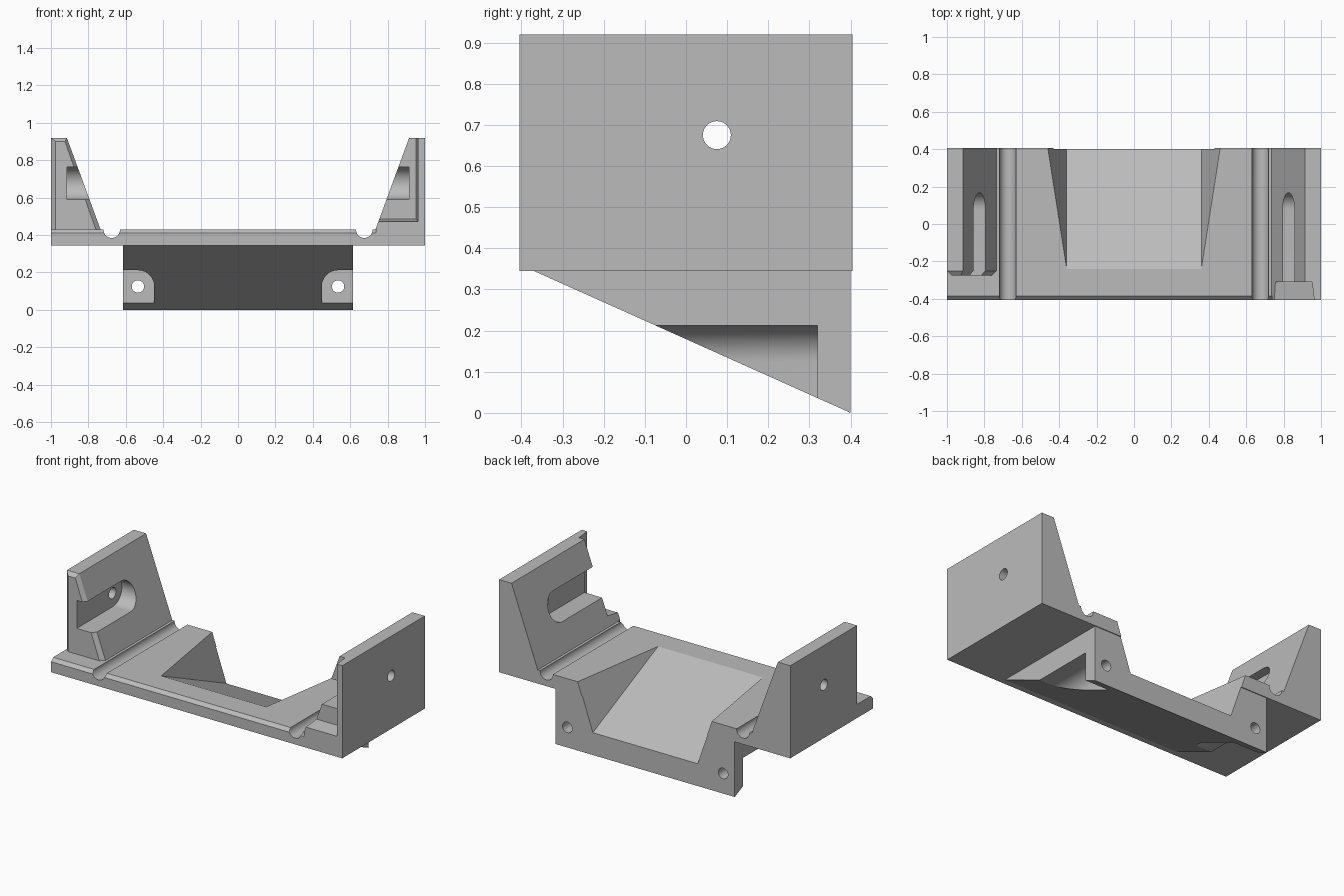
import bpy
import bmesh
from math import sin, cos, radians

cube = bpy.data.objects.get("Cube")
if cube:
    bpy.data.objects.remove(cube, do_unlink=True)

grey = bpy.data.materials.new("plain grey")
grey.use_nodes = True
colour = (0.5, 0.5, 0.5, 1)
grey.diffuse_color = colour
grey.node_tree.nodes["Principled BSDF"].inputs["Base Color"].default_value = colour


def loft(name, first, start, second, end, axis="y"):
    """Closed solid between two matching profiles, (x, z) along y or (y, z) along x."""
    bm = bmesh.new()
    rings = []
    for profile, at in ((first, start), (second, end)):
        place = (lambda a, b: (a, at, b)) if axis == "y" else (lambda a, b: (at, a, b))
        rings.append([bm.verts.new(place(a, b)) for a, b in profile])
    count = len(first)
    for ring in rings:
        bm.faces.new(ring)
    for i in range(count):
        j = (i + 1) % count
        bm.faces.new((rings[0][i], rings[0][j], rings[1][j], rings[1][i]))
    bmesh.ops.recalc_face_normals(bm, faces=bm.faces)
    mesh = bpy.data.meshes.new(name)
    bm.to_mesh(mesh)
    bm.free()
    mesh.materials.append(grey)
    obj = bpy.data.objects.new(name, mesh)
    bpy.context.collection.objects.link(obj)
    return obj


def prism(name, profile, start, end, axis="y"):
    return loft(name, profile, start, profile, end, axis)


def arc(a, b, radius, start, end, steps):
    angles = [radians(start + (end - start) * i / steps) for i in range(steps + 1)]
    return [(a + radius * cos(t), b + radius * sin(t)) for t in angles]


def circle(a, b, radius, steps=32):
    return arc(a, b, radius, 0, 360, steps)[:-1]


def box(a0, a1, b0, b1):
    return [(a0, b0), (a1, b0), (a1, b1), (a0, b1)]


def flip(profile, side):
    return [(side * a, b) for a, b in profile]


def combine(target, tool, operation="DIFFERENCE"):
    """Apply a boolean and throw the tool away."""
    bpy.context.view_layer.objects.active = target
    mod = target.modifiers.new("boolean", "BOOLEAN")
    mod.operation = operation
    mod.solver = "EXACT"
    mod.object = tool
    bpy.ops.object.modifier_apply(modifier=mod.name)
    bpy.data.objects.remove(tool, do_unlink=True)


# Base plate with two tapering side arms, as one front profile
half = [(1, 0.345), (1, 0.92), (0.915, 0.92), (0.735, 0.43)]
bracket = prism("mounting_bracket", half + flip(half, -1)[::-1], -0.405, 0.405)

# Right-hand picture of the left arm: shortened, with a chamfered nose
combine(bracket, prism("arm_front_cutter", box(-1.1, -0.725, 0.43, 1.1), -0.6, -0.25))
full = [(-1, 0.42), (-1, 0.92), (-0.915, 0.92), (-0.735, 0.43), (-0.735, 0.42)]
inset = [(-0.975, 0.42), (-0.975, 0.9), (-0.925, 0.9), (-0.76, 0.43), (-0.76, 0.42)]
combine(bracket, loft("arm_nose", full, -0.25, inset, -0.275), "UNION")

# Wedge under the plate
wedge = [(-0.41, 0.362), (0.4, 0), (0.4, 0.39), (-0.35, 0.39), (-0.35, 0.36), (-0.39, 0.36)]
wedge = [(-0.37, 0.345), (0.4, 0), (0.4, 0.39), (-0.37, 0.39)]
combine(bracket, prism("wedge", wedge, -0.615, 0.615, "x"), "UNION")


# Sloping trough through plate and wedge
def trough(y):
    floor = 0.43 - 0.455 * (y + 0.24)
    return [(-0.36, floor), (0.36, floor), (0.6, floor + 0.7), (-0.6, floor + 0.7)]


combine(bracket, loft("trough_cutter", trough(-0.6), -0.6, trough(0.6), 0.6))

# Chamfer along the front edge of the plate
edge = [(-0.5, 0.315), (-0.5, 0.45), (-0.365, 0.45)]
combine(bracket, prism("edge_cutter", edge, -1.1, 0.738, "x"))

# Open recess at the front of the other arm, leaving a thin outer wall
combine(bracket, loft("recess_cutter", box(0.6, 0.965, 0.47, 1.1), -0.42,
                      box(0.6, 0.952, 0.487, 1.1), -0.31))

# Features repeated on both sides
slot = [(-0.6, 0.59)] + arc(0.08, 0.677, 0.087, -90, 90, 20) + [(-0.6, 0.764)]
pocket = arc(0.535, 0.125, 0.087, 90, 180, 12) + [(0.448, -0.1), (0.7, -0.1), (0.7, 0.212)]
for side in (-1, 1):
    combine(bracket, prism("groove_cutter", circle(side * 0.675, 0.428, 0.044), -0.6, 0.6))
    combine(bracket, prism("slot_cutter", slot, side * 0.915, side * 0.6, "x"))
    combine(bracket, prism("arm_hole_cutter", circle(0.075, 0.675, 0.034),
                           side * 1.2, side * 0.85, "x"))
    combine(bracket, prism("pocket_cutter", flip(pocket, side), -0.6, 0.32))
    combine(bracket, prism("screw_hole_cutter", circle(side * 0.535, 0.125, 0.033), 0.2, 0.6))

bpy.ops.object.select_all(action="DESELECT")
bracket.select_set(True)
bpy.context.view_layer.objects.active = bracket
bpy.ops.object.shade_smooth_by_angle(angle=radians(20))
